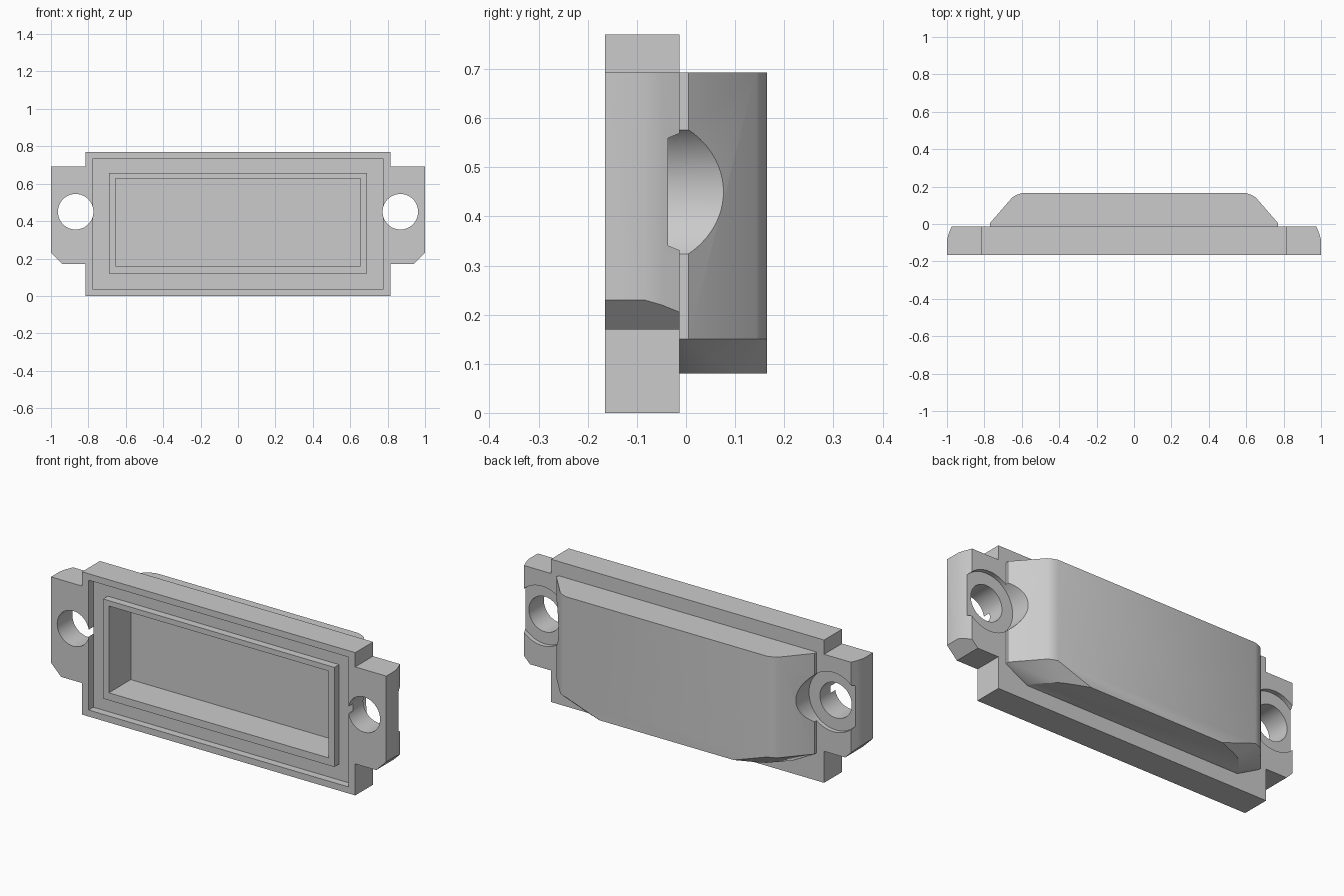
import bpy
import bmesh
import math

cube = bpy.data.objects.get("Cube")
if cube:
    bpy.data.objects.remove(cube, do_unlink=True)

GREY = (0.6, 0.6, 0.6, 1)
grey = bpy.data.materials.new("plain grey")
grey.use_nodes = True
grey.diffuse_color = GREY
grey.node_tree.nodes["Principled BSDF"].inputs["Base Color"].default_value = GREY

FRONT, REAR = -0.165, -0.013
HOLE_X, HOLE_Z = 0.868, 0.45


def loft(name, rings):
    """Closed solid through rings of matching 3D points."""
    bm = bmesh.new()
    loops = [[bm.verts.new(p) for p in ring] for ring in rings]
    n = len(loops[0])
    for a, b in zip(loops, loops[1:]):
        for i in range(n):
            j = (i + 1) % n
            bm.faces.new((a[i], a[j], b[j], b[i]))
    bm.faces.new(loops[0])
    bm.faces.new(loops[-1])
    bmesh.ops.recalc_face_normals(bm, faces=bm.faces)
    mesh = bpy.data.meshes.new(name)
    bm.to_mesh(mesh)
    bm.free()
    mesh.materials.append(grey)
    obj = bpy.data.objects.new(name, mesh)
    bpy.context.collection.objects.link(obj)
    return obj


def mirrored(half):
    return half + [(-x, v) for x, v in reversed(half)]


def prism_y(name, points, y0, y1):
    return loft(name, [[(x, y, z) for x, z in points] for y in (y0, y1)])


def box(name, half_x, z0, z1, y0, y1):
    return prism_y(name, mirrored([(half_x, z0), (half_x, z1)]), y0, y1)


def rod(name, side, radius, y0, y1, n=64):
    turn = [2 * math.pi * (i + 0.5) / n for i in range(n)]
    return prism_y(name, [(side * HOLE_X + radius * math.cos(t),
                           HOLE_Z + radius * math.sin(t)) for t in turn], y0, y1)


def combine(target, other, operation):
    mod = target.modifiers.new(operation.lower(), "BOOLEAN")
    mod.operation, mod.solver, mod.object = operation, "EXACT", other
    bpy.context.view_layer.objects.active = target
    bpy.ops.object.modifier_apply(modifier=mod.name)
    bpy.data.objects.remove(other, do_unlink=True)


# Mounting ears: outline with clipped lower corners, rounded off at the rear
housing = prism_y("connector_housing", mirrored(
    [(0.94, 0.17), (1, 0.23), (1, 0.693), (0.5, 0.693), (0.4, 0.693)]), FRONT, REAR)
rear_curve = mirrored([(1, FRONT), (1, -0.085), (0.99, -0.05), (0.975, REAR)])
combine(housing, loft("ear_trim", [[(x, y, z) for x, y in rear_curve]
                                   for z in (-0.1, 1)]), "INTERSECT")

# Rectangular flange
combine(housing, box("flange", 0.815, 0, 0.77, FRONT, REAR), "UNION")

# Rear hump: tapered sides, clipped lower corners
upper = mirrored([(0.77, -0.03), (0.77, 0.005), (0.65, 0.143),
                  (0.63, 0.155), (0.6, 0.165)])
lower = mirrored([(0.64, -0.03), (0.64, 0.005), (0.55, 0.1),
                  (0.5, 0.125), (0.4, 0.165)])
sections = [(upper, 0.693), (upper, 0.15), (lower, 0.08)]
combine(housing, loft("rear_hump", [[(x, y, z) for x, y in ring]
                                    for ring, z in sections]), "UNION")

# Front recess and deep cavity
combine(housing, box("recess", 0.775, 0.035, 0.735, -0.3, FRONT + 0.04), "DIFFERENCE")
combine(housing, box("cavity", 0.655, 0.16, 0.628, -0.3, 0.022), "DIFFERENCE")

# Screw holes with counterbores
for side in (-1, 1):
    combine(housing, rod("counterbore", side, 0.16, -0.037, 0.4), "DIFFERENCE")
    combine(housing, rod("screw_hole", side, 0.095, -0.4, 0.4), "DIFFERENCE")

# Raised lip around the cavity
lip = box("cavity_lip", 0.69, 0.12, 0.657, FRONT, FRONT + 0.04)
combine(lip, box("lip_opening", 0.655, 0.16, 0.628, -0.3, 0.1), "DIFFERENCE")

# Soft shading on the rounded faces only
for obj in (housing, lip):
    bpy.ops.object.select_all(action="DESELECT")
    obj.select_set(True)
    bpy.context.view_layer.objects.active = obj
    bpy.ops.object.shade_smooth_by_angle(angle=math.radians(30))
